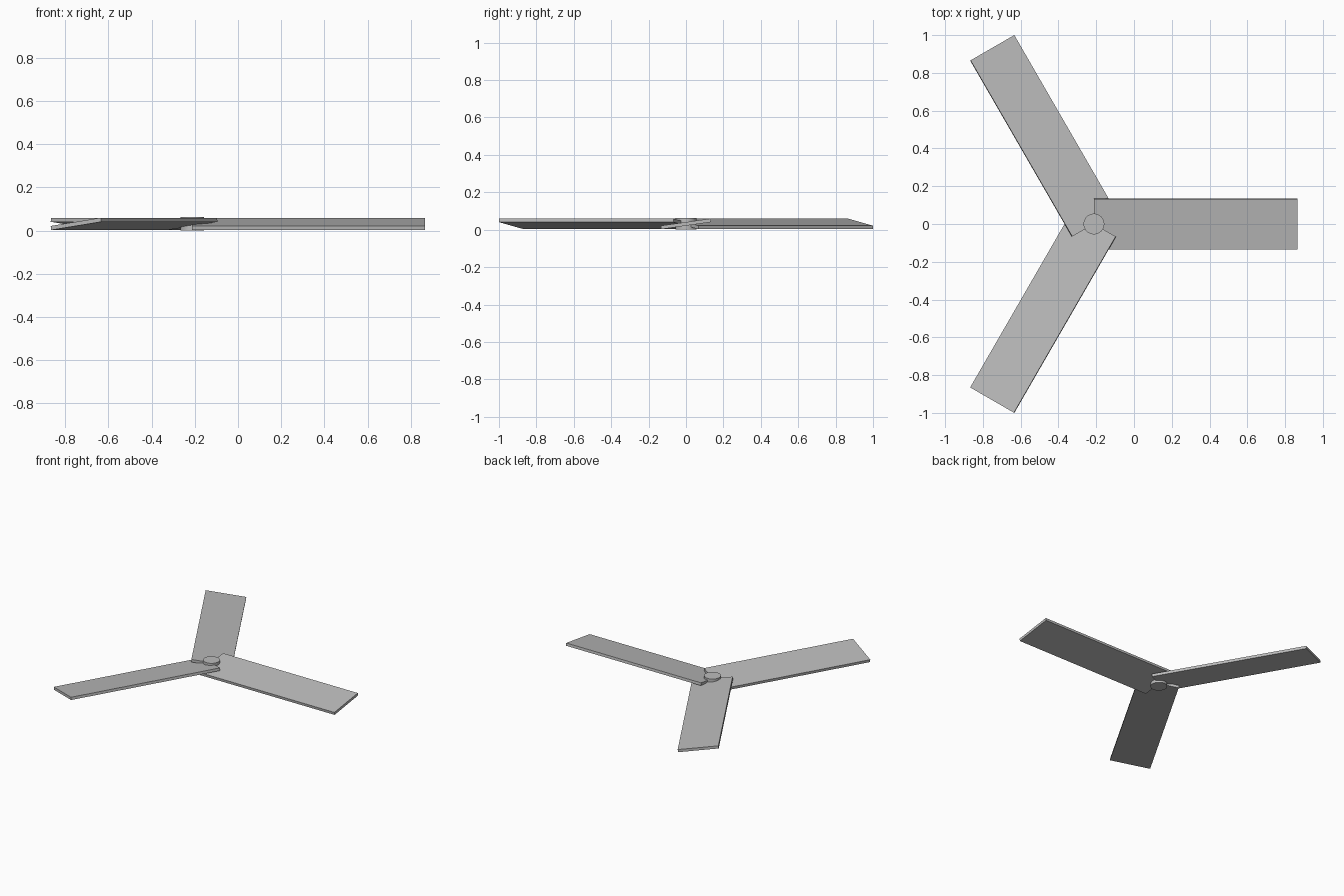
import bpy
import math
from mathutils import Matrix, Vector

cube = bpy.data.objects.get("Cube")
if cube:
    bpy.data.objects.remove(cube, do_unlink=True)

# Single flat colour
grey = bpy.data.materials.new("light_grey")
grey.use_nodes = True
colour = (0.5, 0.5, 0.5, 1)
grey.diffuse_color = colour
grey.node_tree.nodes["Principled BSDF"].inputs["Base Color"].default_value = colour

CENTRE = Vector((-0.212, 0, 0.031))
LENGTH, WIDTH, THICK = 1.077, 0.27, 0.019
PITCH = math.radians(8.1)


def finish(name):
    obj = bpy.context.object
    obj.name = name
    obj.data.materials.append(grey)
    return obj


# Three pitched flat blades, each starting at the hub axis
for i in range(3):
    bpy.ops.mesh.primitive_cube_add(size=1)
    blade = finish(f"blade_{i + 1}")
    shape = (Matrix.Translation((LENGTH / 2, 0, 0))
             @ Matrix.Diagonal((LENGTH, WIDTH, THICK, 1)))
    blade.data.transform(Matrix.Rotation(PITCH, 4, 'X') @ shape)
    blade.location = CENTRE
    blade.rotation_euler.z = math.radians(120 * i)

# Round hub disc
bpy.ops.mesh.primitive_cylinder_add(vertices=32, radius=0.055, depth=0.062,
                                    location=CENTRE)
finish("hub")
bpy.ops.object.shade_smooth_by_angle()
